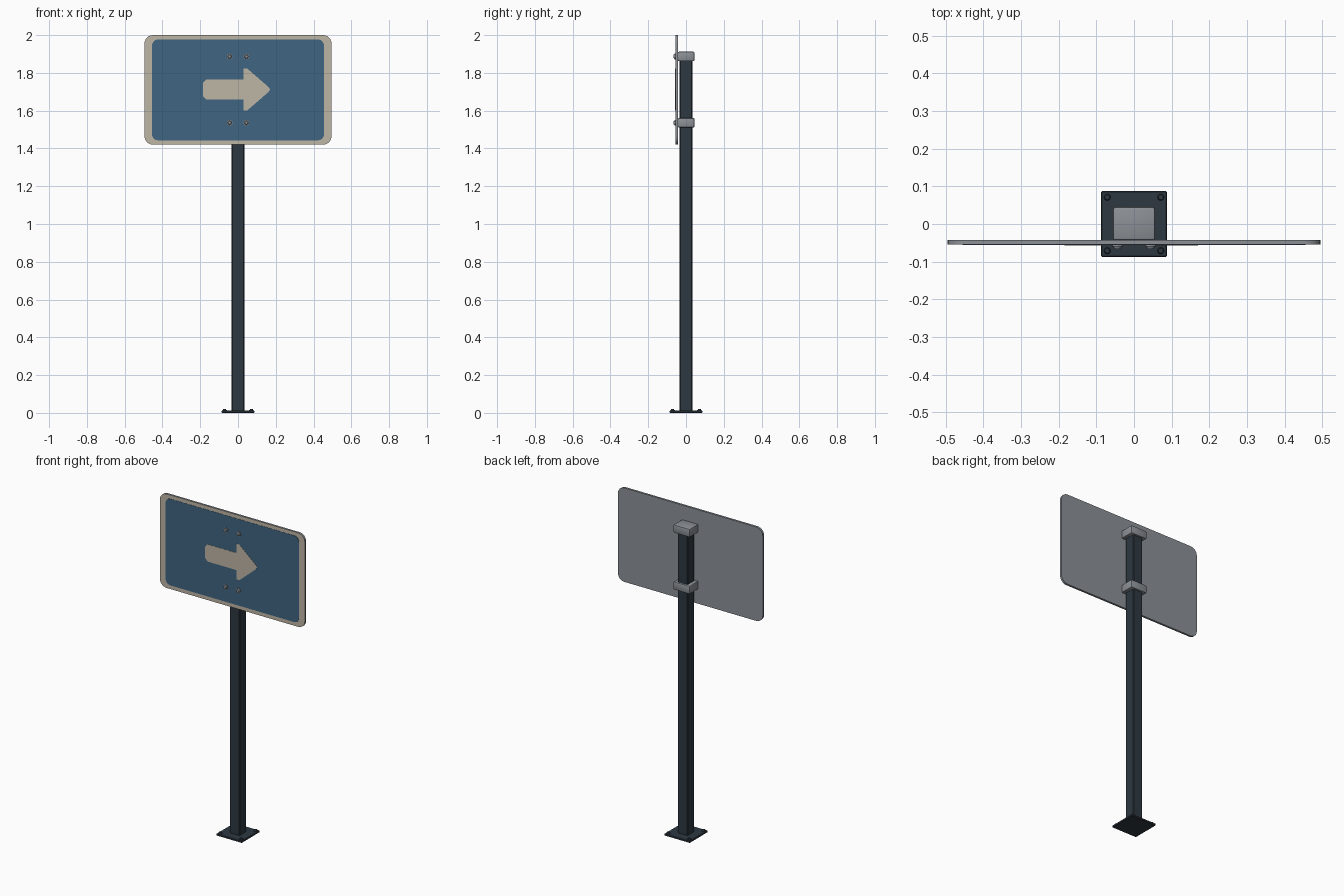
import bpy, bmesh, math
from mathutils import Matrix

if "Cube" in bpy.data.objects:
    bpy.data.objects.remove(bpy.data.objects["Cube"])


def srgb(r, g, b):
    return [((c / 255 + 0.055) / 1.055) ** 2.4 for c in (r, g, b)] + [1]


def material(name, rgb):
    m = bpy.data.materials.new(name)
    m.diffuse_color = srgb(*rgb)
    m.use_nodes = True
    m.node_tree.nodes["Principled BSDF"].inputs["Base Color"].default_value = m.diffuse_color
    return m


DARK = material("dark steel", (46, 56, 65))
METAL = material("galvanised grey", (140, 145, 151))
CREAM = material("aged cream", (190, 182, 165))
BLUE = material("faded blue", (64, 101, 130))


def finish(name, bm, mats, smooth=True):
    bmesh.ops.recalc_face_normals(bm, faces=bm.faces)
    me = bpy.data.meshes.new(name)
    bm.to_mesh(me)
    bm.free()
    for m in mats:
        me.materials.append(m)
    ob = bpy.data.objects.new(name, me)
    bpy.context.collection.objects.link(ob)
    if smooth:
        bpy.ops.object.select_all(action='DESELECT')
        ob.select_set(True)
        bpy.context.view_layer.objects.active = ob
        bpy.ops.object.shade_smooth_by_angle(angle=math.radians(30))
    return ob


def box(name, x, y, z, mat, bevel=0.0, segments=1):
    """Box from (min, max) ranges."""
    bm = bmesh.new()
    bmesh.ops.create_cube(bm, size=1)
    for v in bm.verts:
        for i, (lo, hi) in enumerate((x, y, z)):
            v.co[i] = hi if v.co[i] > 0 else lo
    if bevel:
        bmesh.ops.bevel(bm, geom=bm.edges[:], offset=bevel, segments=segments,
                        profile=0.5, affect='EDGES')
    return finish(name, bm, [mat])


def slab(name, points, y_front, y_back, mats):
    """Extrude an (x, z) outline in depth; the front face takes the last material."""
    bm = bmesh.new()
    face = bm.faces.new([bm.verts.new((x, y_front, z)) for x, z in points])
    new = bmesh.ops.extrude_face_region(bm, geom=[face], use_keep_orig=True)["geom"]
    for v in new:
        if isinstance(v, bmesh.types.BMVert):
            v.co.y = y_back
    for f in bm.faces:
        if all(abs(v.co.y - y_front) < 1e-5 for v in f.verts):
            f.material_index = len(mats) - 1
    return finish(name, bm, mats)


def rounded_rect(hx, z0, z1, r, n=6):
    pts = []
    for i, (sx, cz) in enumerate(((1, z1 - r), (-1, z1 - r), (-1, z0 + r), (1, z0 + r))):
        for k in range(n + 1):
            a = math.pi / 2 * (i + k / n)
            pts.append((sx * (hx - r) + r * math.cos(a), cz + r * math.sin(a)))
    return pts


def bolt(name, loc, rot, mat, r, h):
    """Washer with a domed head, pointing along local z."""
    bm = bmesh.new()
    for r1, r2, z0, z1 in ((r, r, 0, h * 0.4), (r * 0.75, r * 0.55, h * 0.4, h)):
        bmesh.ops.create_cone(bm, cap_ends=True, segments=12, radius1=r1, radius2=r2,
                              depth=z1 - z0, matrix=Matrix.Translation((0, 0, (z0 + z1) / 2)))
    bm.transform(Matrix.Translation(loc) @ rot)
    return finish(name, bm, [mat])


# Post and base plate
box("post", (-0.034, 0.034), (-0.034, 0.034), (0.005, 1.9), DARK, 0.004)
box("base_plate", (-0.087, 0.087), (-0.087, 0.087), (0, 0.012), DARK, 0.002)
for sx in (-1, 1):
    for sy in (-1, 1):
        bolt("base_bolt", (sx * 0.071, sy * 0.071, 0.011), Matrix(), DARK, 0.012, 0.01)

# Sign panel: grey back and rim, cream face
slab("sign_panel", rounded_rect(0.495, 1.42, 2.0, 0.045), -0.055, -0.042, [METAL, CREAM])
slab("sign_blue_field", rounded_rect(0.455, 1.443, 1.977, 0.032), -0.0563, -0.054, [BLUE])

# Arrow, mirrored about its centre line
half = [(-0.185, 0.035), (-0.168, 0.053), (0.03, 0.053), (0.03, 0.11),
        (0.05, 0.11), (0.162, 0.013), (0.17, 0.0)]
outline = half + [(x, -z) for x, z in reversed(half[:-1])]
slab("sign_arrow", [(x, 1.712 + z) for x, z in outline], -0.0576, -0.055, [CREAM])

# Clamps and the bolts through the panel
to_front = Matrix.Rotation(math.radians(90), 4, 'X')
for zc in (1.536, 1.887):
    box("clamp", (-0.056, 0.056), (-0.043, 0.045), (zc - 0.025, zc + 0.025), METAL, 0.006, 2)
    for sx in (-1, 1):
        bolt("sign_bolt", (sx * 0.044, -0.055, zc), to_front, METAL, 0.015, 0.012)
